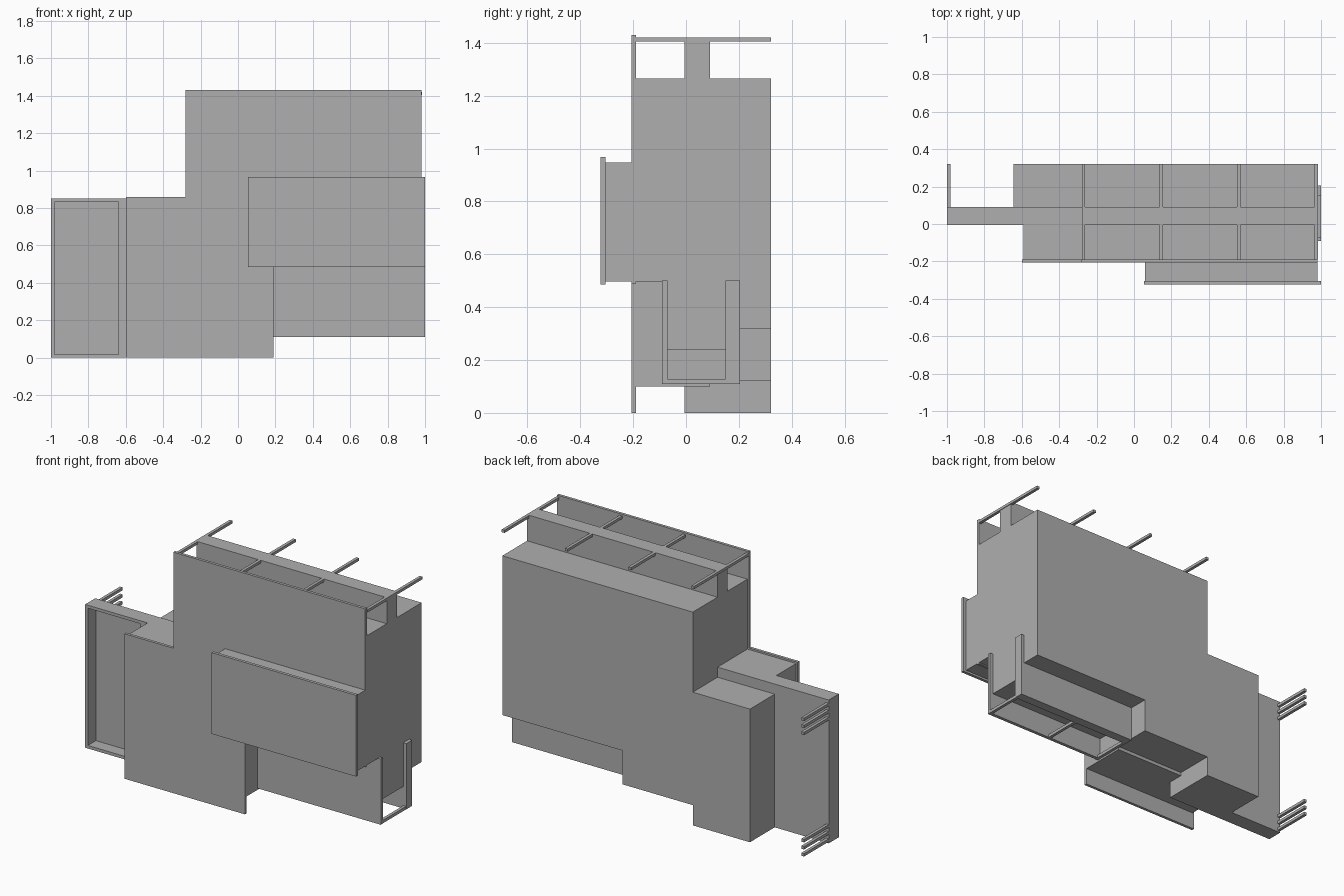
import bpy
import bmesh

if "Cube" in bpy.data.objects:
    bpy.data.objects.remove(bpy.data.objects["Cube"], do_unlink=True)

grey = bpy.data.materials.new("plain grey")
grey.use_nodes = True
colour = (0.43, 0.43, 0.43, 1)
grey.diffuse_color = colour
grey.node_tree.nodes["Principled BSDF"].inputs["Base Color"].default_value = colour


def finish(name, bm):
    bmesh.ops.recalc_face_normals(bm, faces=bm.faces)
    mesh = bpy.data.meshes.new(name)
    bm.to_mesh(mesh)
    bm.free()
    mesh.materials.append(grey)
    obj = bpy.data.objects.new(name, mesh)
    bpy.context.collection.objects.link(obj)
    return obj


def prism(name, outline, y0, y1):
    """Extrude an outline in x and z from y0 to y1."""
    bm = bmesh.new()
    face = bm.faces.new([bm.verts.new((x, y0, z)) for x, z in outline])
    grown = bmesh.ops.extrude_face_region(bm, geom=[face])["geom"]
    moved = [v for v in grown if isinstance(v, bmesh.types.BMVert)]
    bmesh.ops.translate(bm, verts=moved, vec=(0, y1 - y0, 0))
    return finish(name, bm)


def box(name, x0, x1, y0, y1, z0, z1):
    return prism(name, [(x0, z0), (x1, z0), (x1, z1), (x0, z1)], y0, y1)


LEFT, STEP, MID, END = -0.59, -0.27, 0.19, 0.98
FRONT, BACK, ROOF, TOP = -0.19, 0.322, 1.265, 1.42

# Stepped front wall sheet, standing above the roof as a parapet
prism("front_wall", [(-0.6, 0), (MID, 0), (MID, 0.49), (END, 0.49), (END, 1.43),
                     (-0.28, 1.43), (-0.28, 0.86), (-0.6, 0.86)], -0.207, FRONT)

# Main building in slices from front to back
low_roof = 0.85
prism("front_rooms", [(LEFT, 0.1), (MID, 0.1), (MID, 0.497), (END, 0.497), (END, ROOF),
                      (STEP, ROOF), (STEP, low_roof), (LEFT, low_roof)], FRONT, -0.09)
prism("middle_rooms", [(LEFT, 0.1), (MID, 0.1), (MID, 0.24), (END, 0.24), (END, ROOF),
                       (STEP, ROOF), (STEP, low_roof), (LEFT, low_roof)], -0.09, -0.005)
prism("core_wall", [(-0.64, 0), (STEP, 0), (STEP, 0.1), (MID, 0.1), (MID, 0.24), (END, 0.24),
                    (END, TOP), (STEP, TOP), (STEP, low_roof), (-0.64, low_roof)], -0.005, 0.09)
for name, y0, y1, floor in (("rear_rooms", 0.09, 0.205, 0.24), ("rear_wall", 0.205, BACK, 0.32)):
    prism(name, [(-0.645, 0), (STEP, 0), (STEP, 0.12), (MID, 0.12), (MID, floor), (END, floor),
                 (END, ROOF), (STEP, ROOF), (STEP, 0.79), (-0.645, 0.79)], y0, y1)

# Roof beams crossing the core wall
for i in range(4):
    x = STEP + i * 0.415
    box(f"roof_beam_{i + 1}", x - 0.009, x + 0.009, FRONT, BACK, 1.404, TOP)

# Projecting bay with a larger face sheet
box("bay", 0.06, END, -0.31, -0.2, 0.497, 0.948)
box("bay_face", 0.053, 1, -0.323, -0.305, 0.485, 0.967)

# Open tray under the end of the building
box("tray_front_wall", MID, 1, -0.09, -0.07, 0.11, 0.5)
box("tray_back_wall", MID, 1, 0.15, 0.205, 0.11, 0.5)
for i, x in enumerate((0.2, 0.56, 0.99)):
    box(f"tray_bar_{i + 1}", x - 0.009, x + 0.009, -0.08, 0.16, 0.11, 0.128)

# Side wing: shallow frame open towards the front
box("wing_panel", -1, -0.6, 0.07, 0.09, 0, 0.85)
box("wing_side", -1, -0.982, -0.005, 0.075, 0, 0.85)
box("wing_top", -1, -0.58, -0.005, 0.075, 0.832, 0.85)
box("wing_bottom", -1, -0.58, -0.005, 0.075, 0, 0.018)

# Two groups of rods behind the wing
for group, base in (("lower", 0.01), ("upper", 0.73)):
    for i in range(3):
        z = base + i * 0.042
        box(f"{group}_rod_{i + 1}", -1, -0.982, 0.085, BACK, z, z + 0.017)
